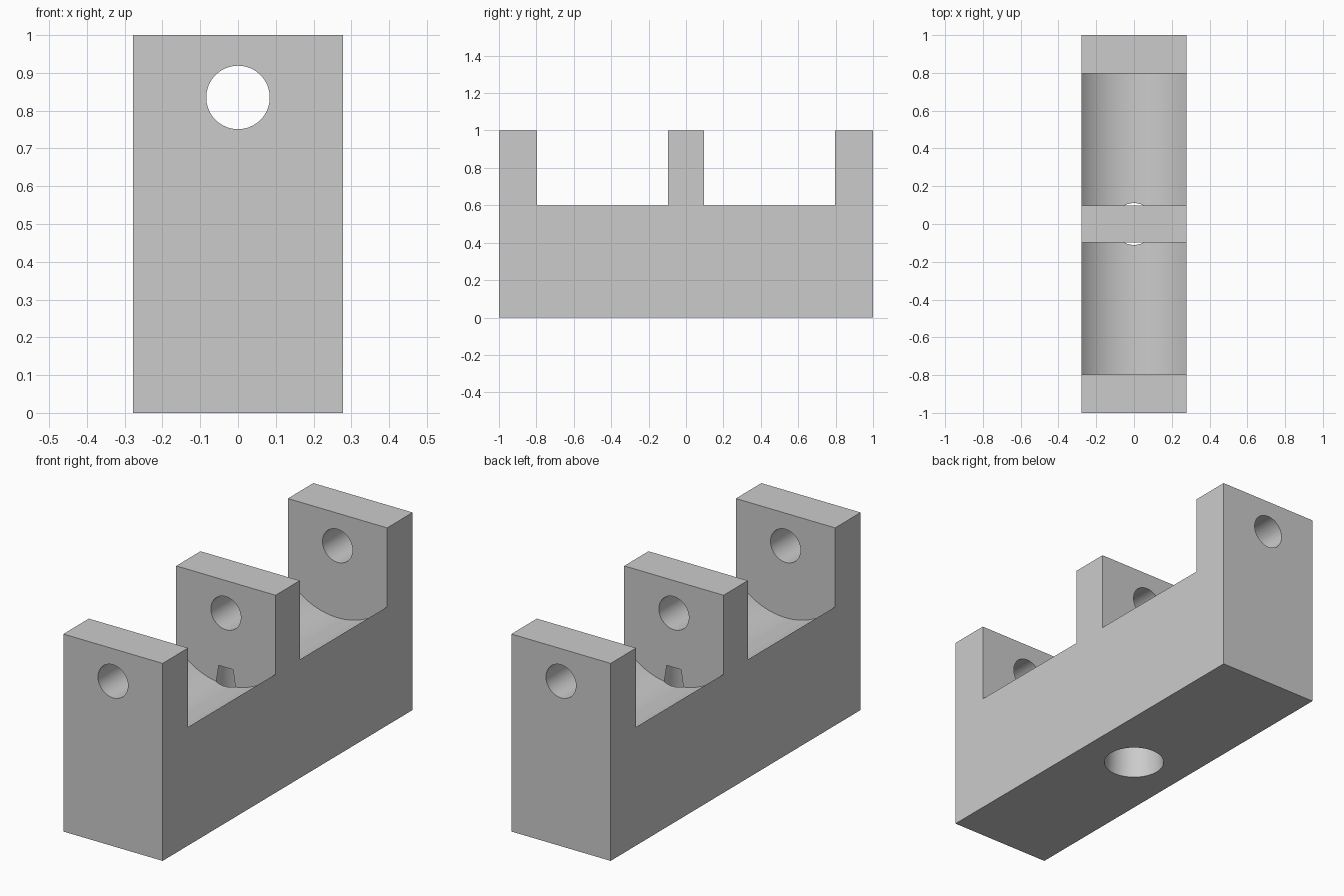
import bpy
import math

if "Cube" in bpy.data.objects:
    bpy.data.objects.remove(bpy.data.objects["Cube"], do_unlink=True)

HALF_WIDTH = 0.278
SADDLE_Z = 0.6        # height of the trough at the side faces
BORE_Z = 0.835        # shared axis of the bores and the troughs
TROUGH_R = math.hypot(HALF_WIDTH, BORE_Z - SADDLE_Z)
MID_Y, END_Y = 0.097, 0.796

# Light grey finish
grey = bpy.data.materials.new("light grey")
grey.use_nodes = True
colour = (0.6, 0.6, 0.6, 1)
grey.diffuse_color = colour
grey.node_tree.nodes["Principled BSDF"].inputs["Base Color"].default_value = colour


def box(name, size, location):
    bpy.ops.mesh.primitive_cube_add(size=1, location=location)
    ob = bpy.context.object
    ob.name = name
    ob.scale = size
    bpy.ops.object.transform_apply(location=False, rotation=False, scale=True)
    ob.data.materials.append(grey)
    return ob


def cone(name, r1, r2, depth, location, along_y=False, sides=64):
    bpy.ops.mesh.primitive_cone_add(
        vertices=sides, radius1=r1, radius2=r2, depth=depth, location=location,
        rotation=(math.pi / 2 if along_y else 0, 0, 0))
    ob = bpy.context.object
    ob.name = name
    ob.data.materials.append(grey)
    return ob


def cut(target, cutter):
    mod = target.modifiers.new(cutter.name, 'BOOLEAN')
    mod.operation = 'DIFFERENCE'
    mod.solver = 'EXACT'
    mod.object = cutter
    bpy.context.view_layer.objects.active = target
    bpy.ops.object.modifier_apply(modifier=mod.name)
    bpy.data.objects.remove(cutter, do_unlink=True)


# Solid block
block = box("bearing_block", (2 * HALF_WIDTH, 2, 1), (0, 0, 0.5))

# Two rounded troughs that leave three upright walls
for side in (-1, 1):
    y = side * (MID_Y + END_Y) / 2
    cut(block, cone("trough_cutter", TROUGH_R, TROUGH_R, END_Y - MID_Y,
                    (0, y, BORE_Z), True, 128))
    cut(block, box("trough_opening", (0.8, END_Y - MID_Y, 0.6),
                   (0, y, BORE_Z + 0.3)))

# Bore through all the walls
cut(block, cone("bore_cutter", 0.084, 0.084, 2.4, (0, 0, BORE_Z), True))

# Tapered socket in the underside
cut(block, cone("socket_cutter", 0.1433, 0.105, 0.58, (0, 0, 0.27)))

bpy.ops.object.select_all(action='DESELECT')
block.select_set(True)
bpy.context.view_layer.objects.active = block
bpy.ops.object.shade_smooth_by_angle(angle=math.radians(30))
